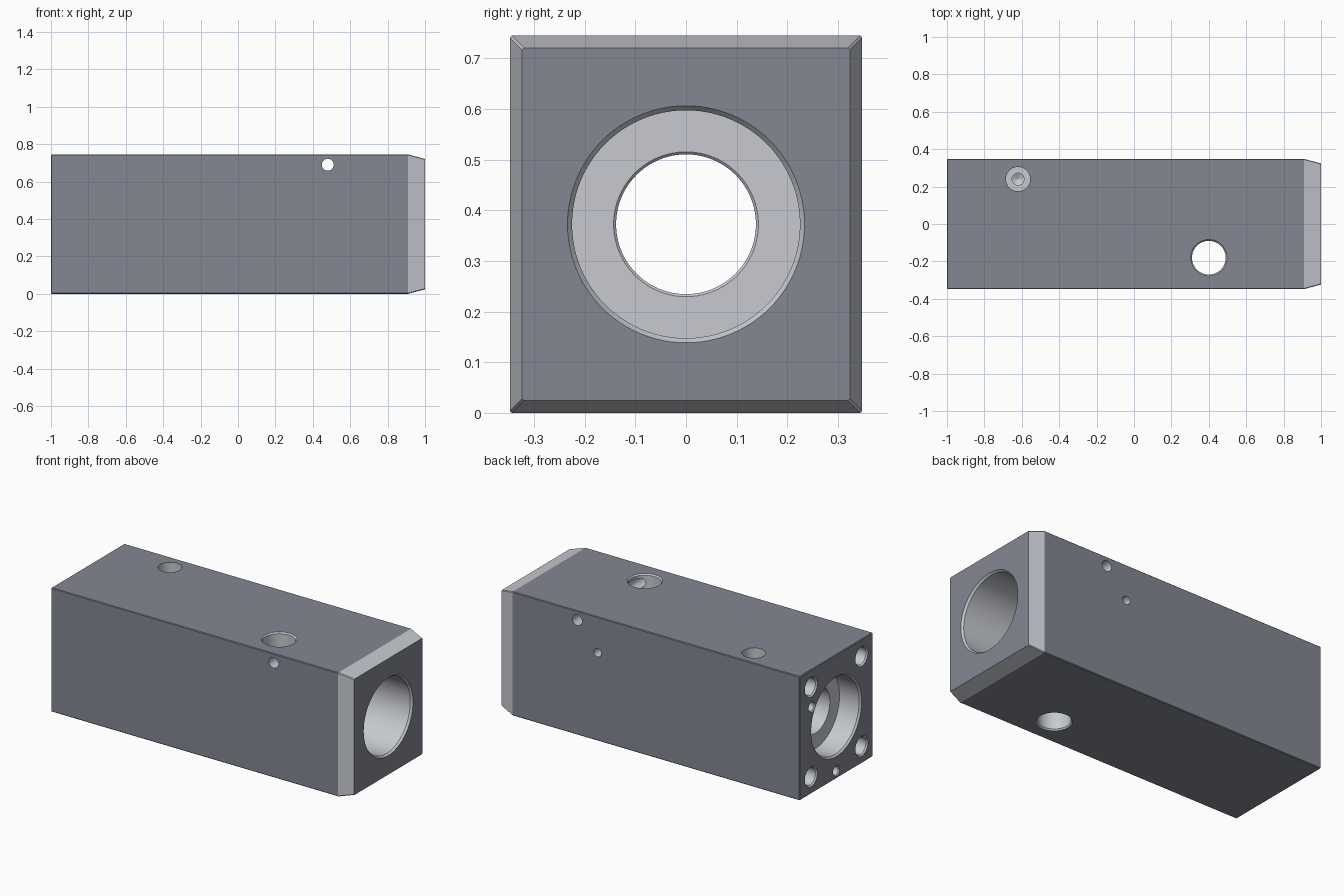
import bpy, bmesh, math
from mathutils import Vector

if "Cube" in bpy.data.objects:
    bpy.data.objects.remove(bpy.data.objects["Cube"])

HY, H, MID = 0.348, 0.745, 0.3725   # half width, height, bore centre height


def material(name, r, g, b):
    m = bpy.data.materials.new(name)
    m.diffuse_color = (r, g, b, 1)
    m.use_nodes = True
    m.node_tree.nodes["Principled BSDF"].inputs["Base Color"].default_value = m.diffuse_color
    return m


def finish(bm, name):
    bmesh.ops.recalc_face_normals(bm, faces=bm.faces)
    me = bpy.data.meshes.new(name)
    bm.to_mesh(me)
    bm.free()
    ob = bpy.data.objects.new(name, me)
    bpy.context.collection.objects.link(ob)
    return ob


def section(bm, x, inset, c=0.004):
    """Rectangular cross-section with tiny clipped corners."""
    a, b = HY - inset, MID - inset
    pts = [(a - c, -b), (a, -b + c), (a, b - c), (a - c, b),
           (-a + c, b), (-a, b - c), (-a, -b + c), (-a + c, -b)]
    return [bm.verts.new((x, y, MID + z)) for y, z in pts]


def bridge(bm, rings):
    for r, s in zip(rings, rings[1:]):
        n = len(r)
        for i in range(n):
            bm.faces.new((r[i], r[(i + 1) % n], s[(i + 1) % n], s[i]))
    bm.faces.new(rings[0])
    bm.faces.new(rings[-1])


# Block: broken edges on the left end, long taper on the right end
bm = bmesh.new()
bridge(bm, [section(bm, *s) for s in
            [(-1, 0.004), (-0.996, 0), (0.91, 0), (1, 0.024)]])
body = finish(bm, "cylinder_block")


def drill(name, origin, axis, profile, n=48):
    """Cut a turned hole; profile is (depth, radius) pairs along the axis."""
    d, o = Vector(axis), Vector(origin)
    u = d.orthogonal().normalized()
    v = d.cross(u)
    bm = bmesh.new()
    rings = []
    for t, r in profile:
        rings.append([bm.verts.new(o + d * t + r * (u * math.cos(k) + v * math.sin(k)))
                      for k in (2 * math.pi * i / n for i in range(n))])
    bridge(bm, rings)
    cut = finish(bm, name)
    mod = body.modifiers.new(name, 'BOOLEAN')
    mod.operation, mod.solver, mod.object = 'DIFFERENCE', 'EXACT', cut
    bpy.context.view_layer.objects.active = body
    bpy.ops.object.modifier_apply(modifier=name)
    bpy.data.objects.remove(cut)


def blind(r, depth, c=0.008):
    """Blind hole with a countersunk mouth and a conical drill tip."""
    return [(-0.02, r + c), (0, r + c), (c, r), (depth, r), (depth + r * 0.5, r * 0.05)]


# Main stepped bore: wide from the right, narrow lip, counterbore at the left
drill("main_bore", (1, 0, MID), (-1, 0, 0),
      [(-0.02, 0.234), (0, 0.234), (0.012, 0.225), (1.7, 0.225), (1.7, 0.143),
       (1.705, 0.138), (1.86, 0.138), (1.86, 0.23), (1.99, 0.23),
       (2, 0.24), (2.02, 0.24)], 96)

# Bolt holes in the left end
for sy in (-1, 1):
    for sz in (-1, 1):
        drill("bolt_hole", (-1, sy * 0.24, MID + sz * 0.27), (1, 0, 0), blind(0.052, 0.24))
# Dowel hole and feed passage in the left end
drill("dowel_hole", (-1, 0, 0.047), (1, 0, 0), blind(0.026, 0.12, 0.006), 32)
drill("feed_passage", (-1, 0.232, 0.52), (1, 0, 0), blind(0.026, 0.38, 0.006), 32)

# Stepped port in the top
drill("top_port", (-0.62, 0.24, H), (0, 0, -1),
      [(-0.02, 0.065), (0, 0.065), (0.16, 0.065), (0.16, 0.032),
       (0.25, 0.032), (0.265, 0.002)])

# Vertical cross hole, right through
drill("cross_hole", (0.4, -0.18, H), (0, 0, -1),
      [(-0.02, 0.097), (0, 0.097), (0.008, 0.09), (H - 0.008, 0.09),
       (H, 0.097), (H + 0.02, 0.097)], 64)

# Small side holes: one through, one from the back into the bore
drill("side_hole", (0.48, 0.4, 0.69), (0, -1, 0), [(0, 0.032), (0.8, 0.032)], 32)
drill("bleed_hole", (0.345, 0.4, 0.53), (0, -1, 0), [(0, 0.025), (0.28, 0.025)], 32)

# Dark outer skin; lighter machined surfaces (taper and all holes)
body.data.materials.clear()
body.data.materials.append(material("dark_skin", 0.23, 0.245, 0.288))
body.data.materials.append(material("machined", 0.57, 0.59, 0.63))
for f in body.data.polygons:
    x, y, z = f.center
    depth = min(1 - abs(x), HY - abs(y), z, H - z)
    f.material_index = 0 if depth < 0.0025 else 1

bpy.ops.object.select_all(action='DESELECT')
body.select_set(True)
bpy.context.view_layer.objects.active = body
bpy.ops.object.shade_smooth_by_angle(angle=math.radians(12))
